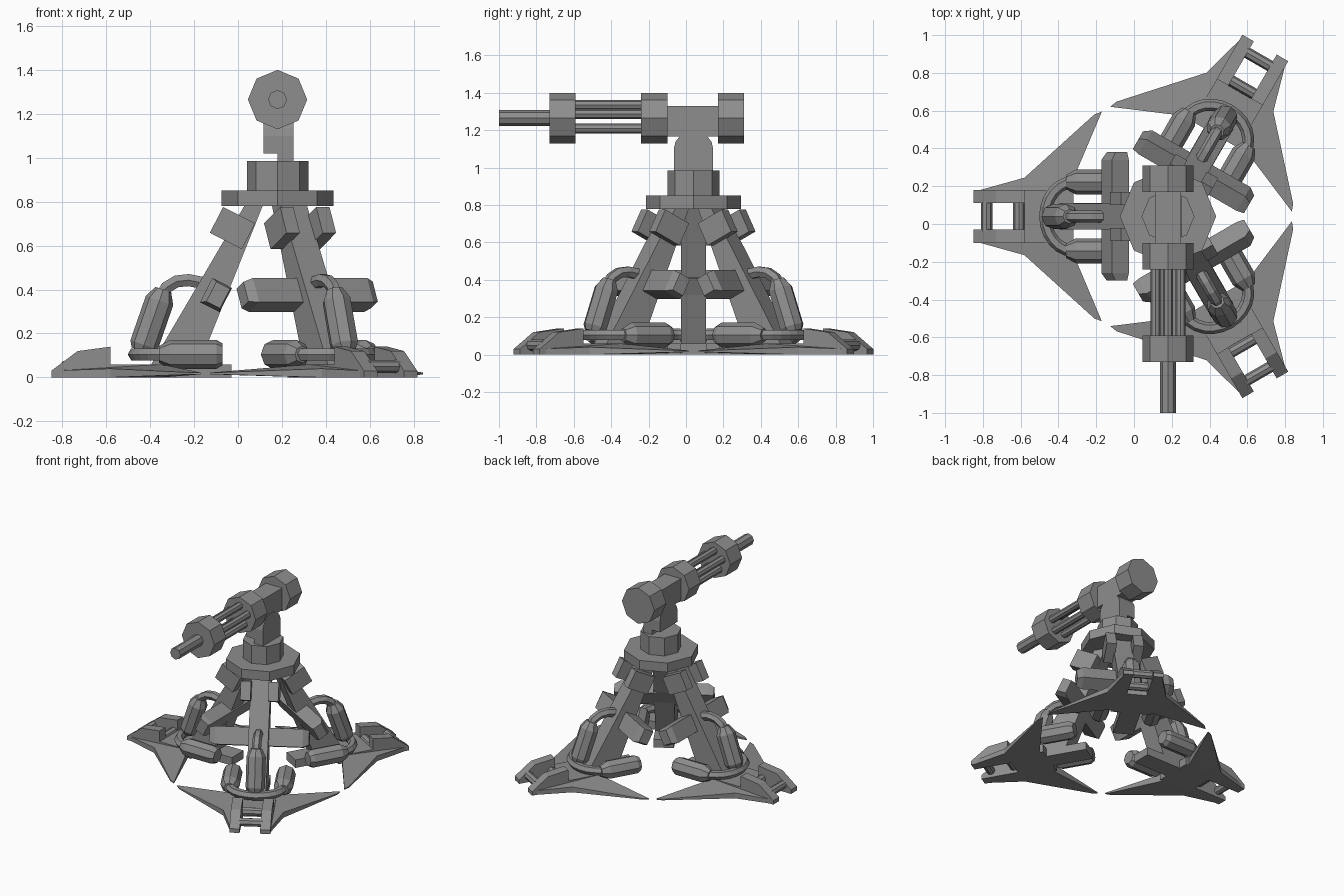
import bpy, bmesh
from math import pi, sin, cos, radians
from mathutils import Matrix, Vector

cube = bpy.data.objects.get("Cube")
if cube:
    bpy.data.objects.remove(cube)

CENTRE = Matrix.Translation((0.18, 0.04, 0))
grey = bpy.data.materials.new("gunmetal_grey")
grey.use_nodes = True
COLOUR = (0.27, 0.27, 0.27, 1)
grey.diffuse_color = COLOUR
grey.node_tree.nodes["Principled BSDF"].inputs["Base Color"].default_value = COLOUR


def finish(name, bm, place):
    bmesh.ops.recalc_face_normals(bm, faces=bm.faces)
    mesh = bpy.data.meshes.new(name)
    bm.to_mesh(mesh)
    bm.free()
    mesh.materials.append(grey)
    obj = bpy.data.objects.new(name, mesh)
    obj.matrix_world = place
    bpy.context.collection.objects.link(obj)
    return obj


def loft(name, rings, place):
    """Solid skinned over equal-length rings of points."""
    bm = bmesh.new()
    loops = [[bm.verts.new(p) for p in ring] for ring in rings]
    n = len(loops[0])
    for a, b in zip(loops, loops[1:]):
        for i in range(n):
            j = (i + 1) % n
            bm.faces.new((a[i], a[j], b[j], b[i]))
    bm.faces.new(loops[0][::-1])
    bm.faces.new(loops[-1])
    return finish(name, bm, place)


def plate(name, profile, lo, hi, place):
    """Extrude an (r, z) profile sideways between two offsets."""
    return loft(name, [[(r, t, z) for r, z in profile] for t in (lo, hi)], place)


def rod(name, a, b, place, stations, sides=8, turn=0.0):
    """Turned rod from a to b; stations are (fraction, radius)."""
    a, b = Vector(a), Vector(b)
    axis = (b - a).normalized()
    ref = Vector((0, 0, 1)) if abs(axis.z) < 0.95 else Vector((1, 0, 0))
    u = axis.cross(ref).normalized()
    v = axis.cross(u)
    angles = [turn + 2 * pi * i / sides for i in range(sides)]
    rings = [[a.lerp(b, f) + rad * (u * cos(q) + v * sin(q)) for q in angles]
             for f, rad in stations]
    return loft(name, rings, place)


def cylinder(name, a, b, radius, place, sides=8):
    return rod(name, a, b, place, [(0, radius), (1, radius)], sides)


def hose(name, points, radius, place):
    curve = bpy.data.curves.new(name + "_path", "CURVE")
    curve.dimensions = "3D"
    curve.bevel_depth = radius
    curve.bevel_resolution = 1
    spline = curve.splines.new("POLY")
    spline.points.add(len(points) - 1)
    for sp, p in zip(spline.points, points):
        sp.co = (*p, 1)
    temp = bpy.data.objects.new(name + "_path", curve)
    bpy.context.collection.objects.link(temp)
    bpy.context.view_layer.update()
    mesh = bpy.data.meshes.new_from_object(
        temp.evaluated_get(bpy.context.evaluated_depsgraph_get()))
    bpy.data.objects.remove(temp)
    bm = bmesh.new()
    bm.from_mesh(mesh)
    for f in bm.faces:
        f.smooth = False
    bpy.data.meshes.remove(mesh)
    return finish(name, bm, place)


def tilted_box(r, z, width, length, tilt):
    """Corners of an (r, z) rectangle leaning inward by tilt."""
    c, s = cos(tilt), sin(tilt)
    return [(r + x * c - y * s, z + x * s + y * c)
            for x, y in ((-width, -length), (width, -length),
                         (width, length), (-width, length))]


CAPSULE = [(0, 0.05), (0.1, 0.066), (0.82, 0.066), (1, 0.038)]


def build_leg(label, place):
    def named(part):
        return f"{label}_{part}"

    # Slanted leg and the skid beneath it
    plate(named("leg"), [(0.06, 0.8), (0.14, 0.8), (0.61, 0), (0.38, 0)],
          -0.068, 0.068, place)
    plate(named("skid"), [(0.21, 0), (0.76, 0), (0.76, 0.06), (0.21, 0.06)],
          -0.07, 0.07, place)

    # Crossbar with chamfered ends
    wide = tilted_box(0.28, 0.375, 0.05, 0.062, radians(27))
    small = tilted_box(0.27, 0.375, 0.035, 0.05, radians(27))
    loft(named("crossbar"),
         [[(r, t, z) for r, z in prof]
          for t, prof in ((-0.34, small), (-0.3, wide), (0.3, wide), (0.34, small))],
         place)

    for side, s in (("left", 1), ("right", -1)):
        # Upper clamp blocks
        plate(named(f"{side}_clamp"),
              tilted_box(0.205, 0.68, 0.082, 0.066, radians(27)),
              s * 0.06, s * 0.13, place)
        # Raised foot rails
        plate(named(f"{side}_foot_rail"),
              [(0.5, 0), (1.03, 0), (1.03, 0.03), (0.91, 0.12),
               (0.76, 0.14), (0.76, 0.06), (0.5, 0.06)],
              s * 0.07, s * 0.14, place)
        # Swept stabiliser blades, thinning to the tip
        outline = [(1.03, 0.13, 0.03), (0.76, 0.205, 0.04), (0.39, 0.54, 0.022),
                   (0.35, 0.555, 0.022), (0.53, 0.13, 0.06)]
        loft(named(f"{side}_blade"),
             [[(r, s * t, 0.014 if t > 0.5 else 0) for r, t, z in outline],
              [(r, s * t, z) for r, t, z in outline]], place)
        # Ground-level canisters
        rod(named(f"{side}_canister"), (0.25, s * 0.182, 0.105),
            (0.54, s * 0.182, 0.105), place, CAPSULE)

    # Cross pins between the rails
    for i, r in enumerate((0.96, 0.79)):
        cylinder(named(f"foot_pin_{i + 1}"), (r, -0.08, 0.05), (r, 0.08, 0.05),
                 0.03, place)

    # Looped hose joining the canisters
    bend = [(0.5 + 0.15 * cos(q), 0.182 * sin(q), 0.105)
            for q in (pi * (i / 12 - 0.5) for i in range(13))]
    hose(named("loop_hose"), bend, 0.032, place)

    # Upright canister and its arched hose
    rod(named("upright_canister"), (0.617, 0, 0.12), (0.52, 0, 0.4), place, CAPSULE)
    arch = [(0.53, 0.37), (0.505, 0.41), (0.46, 0.437), (0.405, 0.443),
            (0.35, 0.432), (0.3, 0.405)]
    hose(named("arched_hose"), [(r, 0, z) for r, z in arch], 0.032, place)


for label, degrees in (("right", 180), ("rear_left", 60), ("front_left", -60)):
    build_leg(label, CENTRE @ Matrix.Rotation(radians(degrees), 4, "Z"))

# Turntable and neck
cylinder("turntable", (0, 0, 0.78), (0, 0, 0.85), 0.255, CENTRE)
cylinder("neck", (0, 0, 0.85), (0, 0, 0.985), 0.14, CENTRE)

# Round-topped yoke: the right half starts slightly higher
TURNED = CENTRE @ Matrix.Rotation(pi / 2, 4, "Z")
crown = [(0.105 * cos(q), 1.1 + 0.095 * sin(q)) for q in (pi * i / 8 for i in range(9))]
for name, foot, lo, hi in (("yoke_left", 0.98, -0.072, 0), ("yoke_right", 1.02, 0, 0.065)):
    plate(name, [(-0.105, foot), (0.105, foot)] + crown, lo, hi, TURNED)

# Gun: receiver, collars, barrel cluster and muzzle
AXIS = 1.265
GUN = CENTRE @ Matrix.Translation((0, -0.04, AXIS))
plate("receiver", [(-0.11, -0.1), (0.18, -0.1), (0.18, 0.065), (-0.11, 0.065)],
      -0.068, 0.068, GUN @ Matrix.Rotation(pi / 2, 4, "Z"))
for name, lo, hi in (("front_collar", -0.73, -0.59), ("middle_collar", -0.24, -0.1),
                     ("rear_collar", 0.17, 0.31)):
    cylinder(name, (0, lo, 0), (0, hi, 0), 0.135, GUN)
for i in range(5):
    q = pi / 2 + 2 * pi * i / 5
    x, z = 0.07 * cos(q), 0.07 * sin(q)
    cylinder(f"barrel_{i + 1}", (x, -0.6, z), (x, -0.23, z), 0.027, GUN)
cylinder("muzzle", (0, -1, 0), (0, -0.72, 0), 0.043, GUN)
